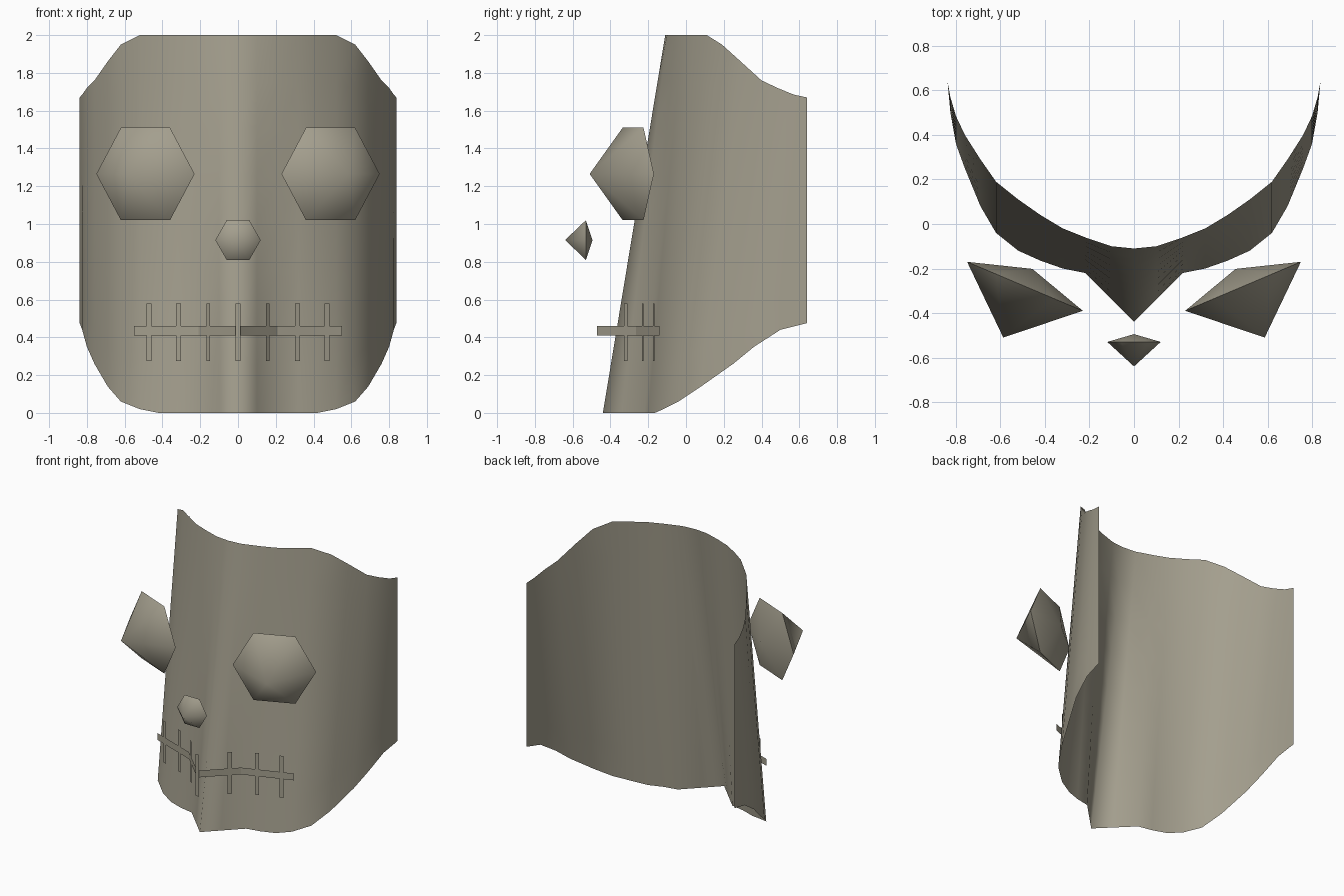
import bpy
import bmesh
from mathutils import Vector

cube = bpy.data.objects.get("Cube")
if cube:
    bpy.data.objects.remove(cube)

# One flat warm grey colour for every part
COLOUR = (0.37, 0.345, 0.27, 1)
clay = bpy.data.materials.new("warm_grey")
clay.use_nodes = True
clay.diffuse_color = COLOUR
clay.node_tree.nodes["Principled BSDF"].inputs["Base Color"].default_value = COLOUR


def make_object(name, verts, faces, smooth_angle=None):
    mesh = bpy.data.meshes.new(name)
    mesh.from_pydata([tuple(v) for v in verts], [], faces)
    mesh.materials.append(clay)
    obj = bpy.data.objects.new(name, mesh)
    bpy.context.collection.objects.link(obj)
    if smooth_angle is not None:
        bpy.ops.object.select_all(action="DESELECT")
        obj.select_set(True)
        bpy.context.view_layer.objects.active = obj
        bpy.ops.object.shade_smooth_by_angle(angle=smooth_angle)
    return obj


def mirrored(half):
    """Extend a centre-to-left list of tuples to both sides of x = 0."""
    return [(-p[0], *p[1:]) for p in reversed(half[1:])] + half


# Face shell: each column is x, then y and z of its lower and upper end
shell_columns = mirrored([
    (0, -.44, 0, -.11, 2),
    (.1, -.34, 0, -.1, 2),
    (.22, -.22, 0, -.06, 2),
    (.32, -.2, 0, -.02, 2),
    (.42, -.165, 0, .04, 2),
    (.52, -.12, .02, .11, 2),
    (.62, -.04, .06, .19, 1.95),
    (.69, .08, .14, .29, 1.86),
    (.76, .25, .26, .4, 1.76),
    (.8, .36, .35, .485, 1.72),
    (.825, .5, .44, .57, 1.685),
    (.838, .64, .475, .64, 1.67),
])
ROWS = 8
shell_verts, shell_faces = [], []
for x, y_low, z_low, y_high, z_high in shell_columns:
    low, high = Vector((x, y_low, z_low)), Vector((x, y_high, z_high))
    shell_verts += [low.lerp(high, row / ROWS) for row in range(ROWS + 1)]
for column in range(len(shell_columns) - 1):
    for row in range(ROWS):
        a = column * (ROWS + 1) + row
        b = a + ROWS + 1
        shell_faces.append((a, b, b + 1, a + 1))
make_object("face_shell", shell_verts, shell_faces, smooth_angle=3.1)


# Gems: a six-sided rim with a tall front point and a shallow back point
def gem(name, centre, across, half_height, front, back):
    centre, across = Vector(centre), Vector(across)
    up = Vector((0, 0, half_height))
    half = across / 2
    rim = [across, half + up, up - half, -across, -half - up, half - up]
    outward = Vector((across.y, -across.x, 0)).normalized()
    verts = [centre + p for p in rim]
    verts += [centre + outward * front, centre - outward * back]
    faces = []
    for i in range(len(rim)):
        j = (i + 1) % len(rim)
        faces += [(i, j, 6), (j, i, 7)]
    obj = make_object(name, verts, faces, smooth_angle=.87)
    bm = bmesh.new()
    bm.from_mesh(obj.data)
    bmesh.ops.recalc_face_normals(bm, faces=bm.faces)
    bm.to_mesh(obj.data)
    bm.free()


for side, label in ((1, "left"), (-1, "right")):
    gem(label + "_eye", (side * .49, -.28, 1.265), (.26, side * .11, 0),
        .245, .25, .085)
gem("nose", (0, -.53, .915), (.12, 0, 0), .105, .11, .035)


# Stitched mouth: a bent ribbon in front of the shell, crossed by short bars
mouth_path = mirrored([(0, -.47), (.21, -.265), (.55, -.14)])


def ribbon(name, points, z_low, z_high):
    verts = [(x, y, z) for x, y in points for z in (z_low, z_high)]
    faces = [(i, i + 2, i + 3, i + 1) for i in range(0, len(verts) - 2, 2)]
    make_object(name, verts, faces)


ribbon("mouth_line", mouth_path, .41, .46)


def mouth_depth(x):
    for (x0, y0), (x1, y1) in zip(mouth_path, mouth_path[1:]):
        if x0 <= x <= x1:
            slope = (y1 - y0) / (x1 - x0)
            return y0 + slope * (x - x0), slope


for number in range(-3, 4):
    x = number * .157
    y, slope = mouth_depth(x)
    if number == 0:
        slope = 0
    reach = .014 / (1 + slope * slope) ** .5
    ends = [(x + d, y + d * slope - .002) for d in (-reach, reach)]
    ribbon("mouth_stitch_%d" % (number + 4), ends, .275, .58)
